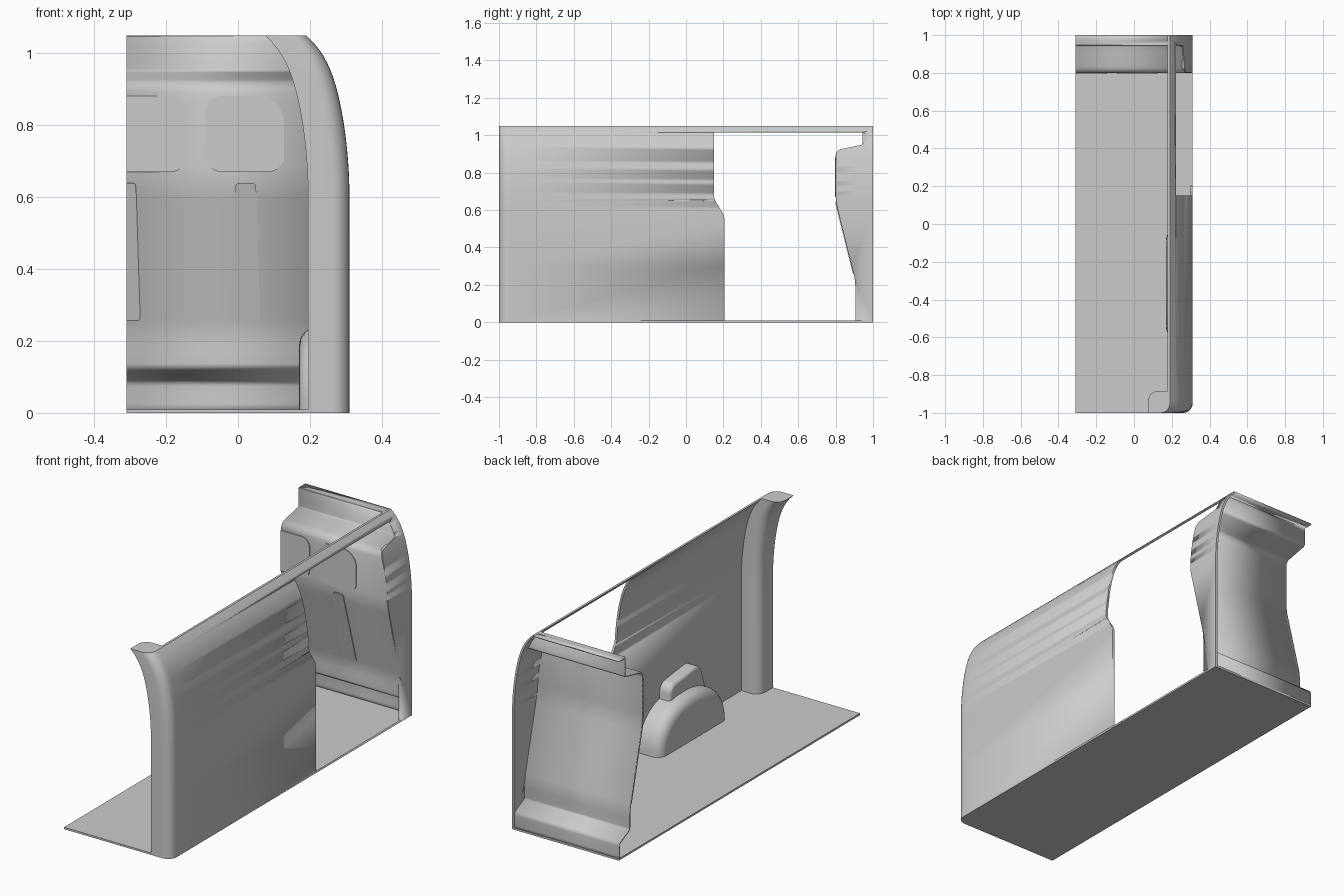
import bpy, bmesh, math
from mathutils import Vector

if "Cube" in bpy.data.objects:
    bpy.data.objects.remove(bpy.data.objects["Cube"])

L, R = -0.31, 0.31


def outer_x(z):
    """Outer skin of the side wall: upright, then curling inward to the roof."""
    t = max(0.0, (z - 0.6) / 0.45)
    return R - 0.075 * t ** 2 - 0.045 * t ** 8


def rounded(pts, trims, closed=True, n=7):
    """Round the corners of a 2D polygon or polyline."""
    out, m = [], len(pts)
    for i, p in enumerate(pts):
        d = trims[i] if isinstance(trims, (list, tuple)) else trims
        p = Vector(p)
        if d == 0 or (not closed and i in (0, m - 1)):
            out.append(tuple(p))
            continue
        a = p + (Vector(pts[i - 1]) - p).normalized() * d
        b = p + (Vector(pts[(i + 1) % m]) - p).normalized() * d
        c1, c2 = a.lerp(p, 0.55), b.lerp(p, 0.55)
        for k in range(n + 1):
            t = k / n
            s = 1 - t
            out.append(tuple(a * s ** 3 + c1 * 3 * s * s * t + c2 * 3 * s * t * t + b * t ** 3))
    return out


def finish(name, bm, angle=35):
    bmesh.ops.recalc_face_normals(bm, faces=bm.faces[:])
    me = bpy.data.meshes.new(name)
    bm.to_mesh(me)
    bm.free()
    ob = bpy.data.objects.new(name, me)
    bpy.context.collection.objects.link(ob)
    bpy.ops.object.select_all(action='DESELECT')
    ob.select_set(True)
    bpy.context.view_layer.objects.active = ob
    bpy.ops.object.shade_smooth_by_angle(angle=math.radians(angle))
    return ob


def loft(name, rings, bevel=0):
    """Skin closed rings and cap both ends; optionally round the first cap."""
    bm = bmesh.new()
    vs = [[bm.verts.new(p) for p in ring] for ring in rings]
    for a, b in zip(vs, vs[1:]):
        for i in range(len(a)):
            j = (i + 1) % len(a)
            bm.faces.new((a[i], a[j], b[j], b[i]))
    cap = bm.faces.new(vs[0])
    bm.faces.new(vs[-1])
    if bevel:
        bmesh.ops.recalc_face_normals(bm, faces=bm.faces[:])
        bmesh.ops.bevel(bm, geom=list(cap.edges), offset=bevel, segments=6,
                        profile=0.5, affect='EDGES', clamp_overlap=True)
    return finish(name, bm)


def prism_x(name, yz, x0, x1, bevel=0):
    return loft(name, [[(x, y, z) for y, z in yz] for x in (x0, x1)], bevel)


zs = [0, 0.3, 0.6] + [0.6 + 0.45 * i / 24 for i in range(1, 25)]

# Floor with rounded rear corner
floor = rounded([(L, -1), (R, -1), (R, 1), (L, 1)], [0, 0.05, 0, 0])
loft("floor", [[(x, y, z) for x, y in floor] for z in (0, 0.01)])

# Side wall with the sliding door opening cut out
sect = [(outer_x(z), z) for z in zs] + [(outer_x(z) - 0.012, z) for z in reversed(zs)]
wall = loft("side_wall", [[(x, y, z) for x, z in sect] for y in (-0.94, 1)])
door = rounded([(0.205, 0.01), (0.205, 0.57), (0.15, 0.66), (0.15, 1.015), (0.945, 1.015),
                (0.945, 0.948), (0.802, 0.922), (0.802, 0.65), (0.905, 0.23), (0.905, 0.01)],
               [0, 0.015, 0.015, 0.004, 0.004, 0.012, 0.03, 0.03, 0.03, 0])
cutter = prism_x("door_cutter", door, 0.0, 0.6)
cutter.hide_render = True
mod = wall.modifiers.new("door", 'BOOLEAN')
mod.object, mod.operation, mod.solver = cutter, 'DIFFERENCE', 'EXACT'
bpy.context.view_layer.objects.active = wall
bpy.ops.object.modifier_apply(modifier="door")
bpy.data.objects.remove(cutter)

# Rear corner pillar following the wall curve
pil = rounded([(-0.115, -1), (0, -1), (0, -0.885), (-0.115, -0.885)], [0, 0.05, 0, 0.05])
loft("rear_pillar", [[(outer_x(z) + x, y, z) for x, y in pil] for z in zs])

# Bulkhead: folded sheet reaching across to the wall
path = rounded([(0.99, 0), (0.99, 0.085), (0.905, 0.125), (0.905, 0.225), (0.80, 0.645),
                (0.80, 0.92), (0.945, 0.95), (0.945, 1.05), (1.0, 1.05)],
               [0, 0.01, 0.012, 0.03, 0.04, 0.03, 0.006, 0.003, 0], closed=False)
fine = [path[0]]
for a, b in zip(path, path[1:]):
    a, b = Vector(a), Vector(b)
    n = max(1, math.ceil((b - a).length / 0.03))
    fine += [tuple(a.lerp(b, k / n)) for k in range(1, n + 1)]
bm = bmesh.new()
cols = [(bm.verts.new((L, y, z)), bm.verts.new((outer_x(z) - 0.004, y, z))) for y, z in fine]
for (a, b), (c, d) in zip(cols, cols[1:]):
    bm.faces.new((a, b, d, c))
bulk = finish("bulkhead", bm)
# Make sure the sheet thickens toward the cab side (+y)
s = bulk.modifiers.new("sheet", 'SOLIDIFY')
s.thickness = 0.008
up = [p for p in bulk.data.polygons if abs(p.center.y - 0.8) < 0.001][0]
s.offset = -1 if up.normal.y < 0 else 1


def sheet_y(z):
    """Rear-facing bulkhead surface between the lower fold and the windows."""
    return 0.905 - 0.105 * min(1, max(0, (z - 0.225) / 0.42))


def panel(name, xz):
    """Thin raised panel lying on the bulkhead."""
    loft(name, [[(x, sheet_y(z) + o, z) for x, z in xz] for o in (-0.004, 0.002)])


# Window panels and stiffening ribs
panel("window_left", rounded([(L, 0.67), (-0.143, 0.67), (-0.143, 0.882), (L, 0.882)],
                             [0, 0.045, 0.045, 0]))
panel("window_right", rounded([(-0.09, 0.67), (0.128, 0.67), (0.128, 0.882), (-0.09, 0.882)],
                              [0.045, 0.045, 0.075, 0.045]))
panel("rib_left", rounded([(L, 0.257), (-0.272, 0.257), (-0.284, 0.64), (L, 0.64)],
                          [0, 0.008, 0.012, 0]))
panel("rib_right", rounded([(-0.022, 0.257), (0.062, 0.257), (0.05, 0.64), (-0.008, 0.64)],
                           [0.008, 0.008, 0.012, 0.012]))

# Wheel arch and the blister on top of it
arch = []
for i in range(33):
    a = math.pi * i / 32
    c, q = math.cos(a), 2 / 2.3
    arch.append((-0.315 + 0.285 * math.copysign(abs(c) ** q, c),
                 0.005 + 0.235 * abs(math.sin(a)) ** q))
bm = bmesh.new()
# nested outlines give the arch its rounded inner edge
rings = []
for k in range(9):
    t = math.pi / 2 * k / 8
    x, inset = 0.17 + 0.053 * (1 - math.sin(t)), 0.053 * (1 - math.cos(t))
    rings.append([(x, -0.315 + (y + 0.315) * (1 - inset / 0.285),
                   0.005 + (z - 0.005) * (1 - inset / 0.235)) for y, z in arch])
bm.free()
loft("wheel_arch", [[(0.305, y, z) for y, z in arch]] + rings)
hump = rounded([(-0.52, 0.15), (-0.46, 0.335), (-0.21, 0.305), (-0.2, 0.15)], [0, 0.05, 0.04, 0])
prism_x("arch_blister", hump, 0.235, 0.305, bevel=0.018)
